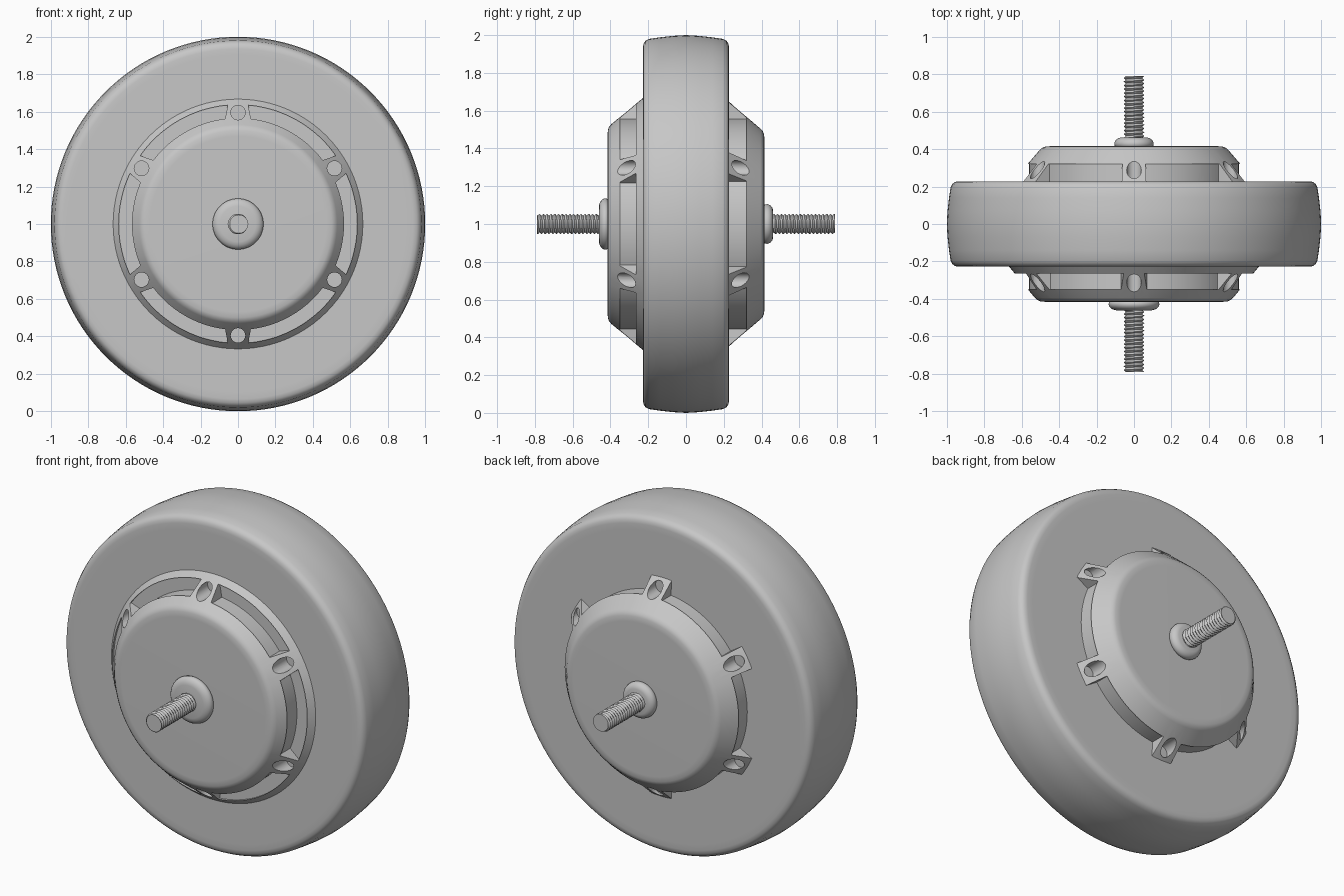
import bpy
import bmesh
from math import sin, cos, pi, atan2, hypot, radians
from mathutils import Matrix

cube = bpy.data.objects.get("Cube")
if cube:
    bpy.data.objects.remove(cube, do_unlink=True)

grey = bpy.data.materials.new("plain grey")
grey.use_nodes = True
COLOUR = (0.57, 0.57, 0.57, 1)
grey.diffuse_color = COLOUR
grey.node_tree.nodes["Principled BSDF"].inputs["Base Color"].default_value = COLOUR

CENTRE = (0, 0, 1)
BOSS_ANGLES = [radians(30 + 60 * k) for k in range(6)]


def finish(bm, name):
    bmesh.ops.recalc_face_normals(bm, faces=bm.faces[:])
    mesh = bpy.data.meshes.new(name)
    bm.to_mesh(mesh)
    bm.free()
    obj = bpy.data.objects.new(name, mesh)
    obj.location = CENTRE
    mesh.materials.append(grey)
    bpy.context.collection.objects.link(obj)
    return obj


def activate(obj):
    bpy.ops.object.select_all(action='DESELECT')
    obj.select_set(True)
    bpy.context.view_layer.objects.active = obj


def smooth(obj, degrees=35):
    activate(obj)
    bpy.ops.object.shade_smooth_by_angle(angle=radians(degrees))


def lathe(profile, side=1, steps=96):
    """Turn a (radius, distance) profile round the axle axis."""
    bm = bmesh.new()
    verts = [bm.verts.new((r, side * y, 0)) for r, y in profile]
    edges = [bm.edges.new(pair) for pair in zip(verts, verts[1:])]
    bmesh.ops.spin(bm, geom=verts + edges, cent=(0, 0, 0), axis=(0, 1, 0),
                   angle=2 * pi, steps=steps)
    bmesh.ops.remove_doubles(bm, verts=bm.verts[:], dist=0.0001)
    return bm


def prism(bm, outline, y0, y1):
    """Add an upright prism with an (x, z) outline."""
    near = [bm.verts.new((x, y0, z)) for x, z in outline]
    far = [bm.verts.new((x, y1, z)) for x, z in outline]
    bm.faces.new(near)
    bm.faces.new(far[::-1])
    n = len(outline)
    for i in range(n):
        j = (i + 1) % n
        bm.faces.new((near[j], near[i], far[i], far[j]))


def arc(radius, start, end, count=20):
    return [(radius * cos(start + (end - start) * i / count),
             radius * sin(start + (end - start) * i / count))
            for i in range(count + 1)]


def make_hub(name, side, profile, floor, top, rim, half_in, half_out):
    hub = finish(lathe(profile, side), name)
    bm = bmesh.new()
    drum = 0.56
    for a in BOSS_ANGLES:
        # Pocket between this boss and the next
        b = a + pi / 3
        inner = arc(drum, a + half_in / drum, b - half_in / drum)
        outer = arc(rim, b - half_out / rim, a + half_out / rim)
        prism(bm, inner + outer, side * floor, side * top)
        # Screw hole through the boss
        hole = [(0.595 * cos(a) + x, 0.595 * sin(a) + z)
                for x, z in arc(0.039, 0, 2 * pi, 24)[:-1]]
        prism(bm, hole, side * 0.21, side * 0.6)
    cutter = finish(bm, name + "_cutter")
    cutter.hide_render = True
    cut = hub.modifiers.new("pockets", 'BOOLEAN')
    cut.operation = 'DIFFERENCE'
    cut.solver = 'EXACT'
    cut.object = cutter
    activate(hub)
    bpy.ops.object.modifier_apply(modifier=cut.name)
    bpy.data.objects.remove(cutter, do_unlink=True)
    smooth(hub)
    hub.modifiers.new("even_shading", 'WEIGHTED_NORMAL').keep_sharp = True


# Tyre: flat sides, rounded shoulders and a crowned tread
half = [(0, 0.228), (0.9, 0.228), (0.935, 0.228), (0.955, 0.225), (0.97, 0.214),
        (0.98, 0.195), (0.988, 0.14), (0.996, 0.07)]
mirrored = [(r, -y) for r, y in reversed(half)]
smooth(finish(lathe(half + [(1, 0)] + mirrored, steps=128), "tyre"))

# Hub covers: the front keeps a rim round its pockets, the back has open bosses
make_hub("front_hub", -1,
         [(0, 0.2), (0.667, 0.2), (0.667, 0.228), (0.53, 0.394), (0.517, 0.406),
          (0.5, 0.413), (0.47, 0.416), (0, 0.416)],
         floor=0.25, top=0.35, rim=0.637, half_in=0.07, half_out=0.055)
make_hub("back_hub", 1,
         [(0, 0.2), (0.647, 0.2), (0.647, 0.228), (0.505, 0.394), (0.492, 0.406),
          (0.475, 0.413), (0.445, 0.416), (0, 0.416)],
         floor=0.1, top=0.32, rim=0.8, half_in=0.062, half_out=0.072)

# Rounded collars and threaded axle ends
PITCH = 0.02
for name, side, width in (("front", -1, 0.136), ("back", 1, 0.105)):
    collar = [(0, 0.4), (0.93, 0.4), (0.93, 0.412), (0.98, 0.418), (1, 0.428),
              (0.98, 0.439), (0.92, 0.449), (0.82, 0.457), (0.7, 0.461), (0, 0.461)]
    smooth(finish(lathe([(r * width, y) for r, y in collar], side, 64),
                  name + "_collar"), 50)

    start, end, rings = 0.44, 0.79, 105
    rod = [(0.055, start + (end - start) * i / rings) for i in range(rings + 1)]
    bm = lathe([(0, start)] + rod + [(0, end)], side, 32)
    for v in bm.verts:
        r = hypot(v.co.x, v.co.z)
        if r > 0.01:
            phase = (v.co.y / PITCH + atan2(v.co.z, v.co.x) / (2 * pi)) % 1
            depth = 0.011 * abs(2 * phase - 1)
            scale = (0.055 - depth) / r
            v.co = Matrix.Diagonal((scale, 1, scale)) @ v.co
    smooth(finish(bm, name + "_threaded_axle"))
